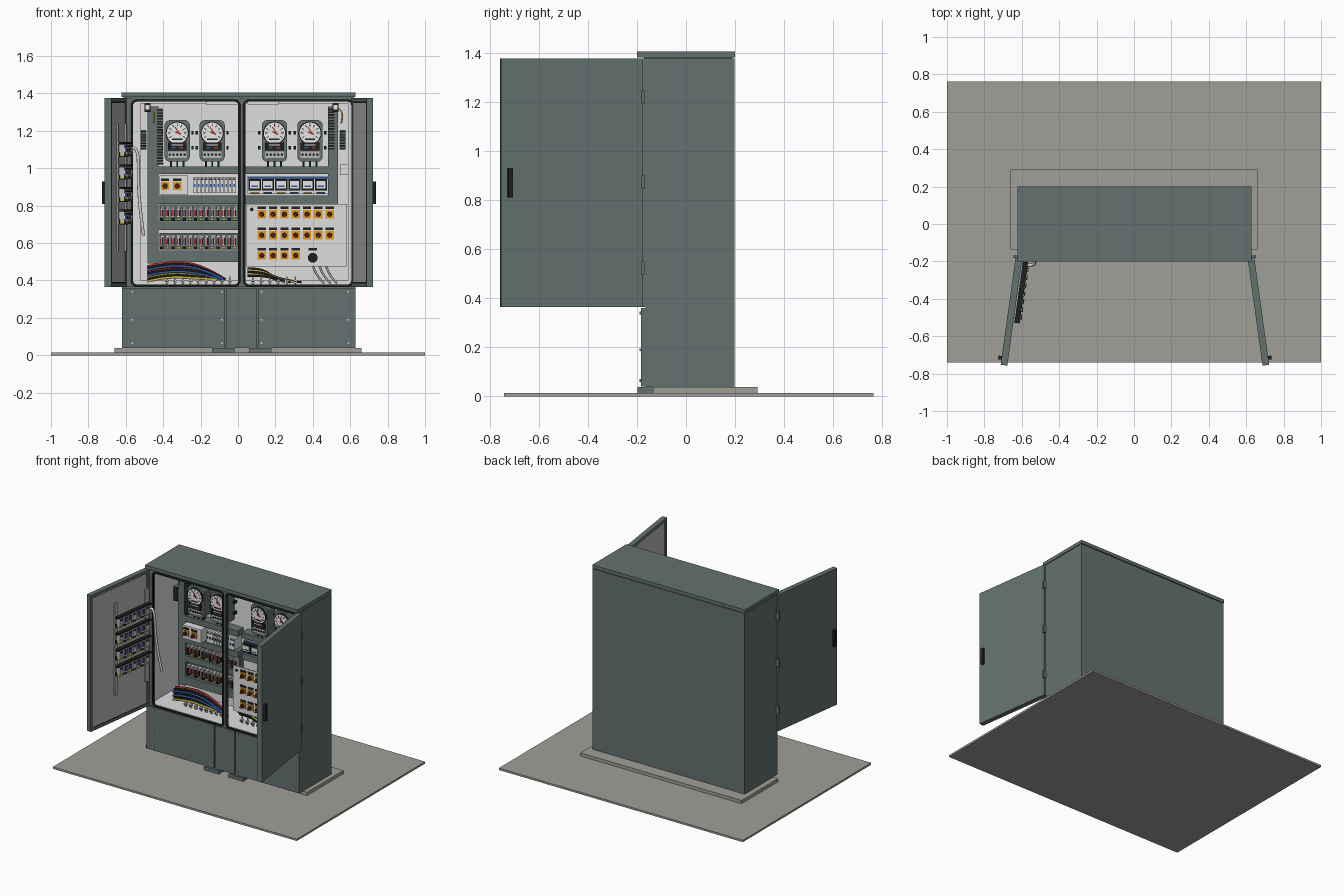
import bpy, bmesh, math
from mathutils import Matrix, Vector

if "Cube" in bpy.data.objects:
    bpy.data.objects.remove(bpy.data.objects["Cube"])


def material(name, r, g, b):
    m = bpy.data.materials.new(name)
    m.use_nodes = True
    m.diffuse_color = (r, g, b, 1)
    m.node_tree.nodes["Principled BSDF"].inputs["Base Color"].default_value = (r, g, b, 1)
    return m


GREEN = material("green grey paint", .128, .17, .162)
CONCRETE = material("concrete", .35, .345, .315)
LIGHT = material("light grey panel", .74, .74, .74)
GREY = material("mid grey", .5, .5, .5)
BLACK = material("black plastic", .014, .014, .014)
WHITE = material("white", .88, .88, .88)
ORANGE = material("orange", .9, .36, .01)
RED = material("red", .4, .03, .03)
BLUE = material("blue", .03, .1, .36)
YELLOW = material("yellow", .6, .48, .06)


def link(name, mesh):
    ob = bpy.data.objects.new(name, mesh)
    bpy.context.scene.collection.objects.link(ob)
    return ob


class Part:
    """Collects coloured boxes, discs and rounded plates into one object."""

    def __init__(self, name):
        self.name, self.bm, self.mats = name, bmesh.new(), []

    def paint(self, verts, mat):
        if mat not in self.mats:
            self.mats.append(mat)
        for f in {f for v in verts for f in v.link_faces}:
            f.material_index = self.mats.index(mat)

    def box(self, x0, x1, y0, y1, z0, z1, mat, turn=0):
        spot = Matrix.Translation(((x0 + x1) / 2, (y0 + y1) / 2, (z0 + z1) / 2))
        size = Matrix.Diagonal((x1 - x0, y1 - y0, z1 - z0, 1))
        r = bmesh.ops.create_cube(self.bm, size=1, matrix=spot @ Matrix.Rotation(turn, 4, "Y") @ size)
        self.paint(r["verts"], mat)

    def disc(self, x, z, radius, y0, y1, mat, sides=20):
        m = Matrix.Translation((x, (y0 + y1) / 2, z)) @ Matrix.Rotation(math.pi / 2, 4, "X")
        r = bmesh.ops.create_cone(self.bm, cap_ends=True, segments=sides, radius1=radius,
                                  radius2=radius, depth=y1 - y0, matrix=m)
        self.paint(r["verts"], mat)

    def plate(self, x0, x1, y0, y1, z0, z1, radius, mat):
        front = [self.bm.verts.new(p) for p in rounded(x0, x1, y0, z0, z1, radius)]
        face = self.bm.faces.new(front)
        r = bmesh.ops.extrude_face_region(self.bm, geom=[face])
        back = [v for v in r["geom"] if isinstance(v, bmesh.types.BMVert)]
        bmesh.ops.translate(self.bm, verts=back, vec=(0, y1 - y0, 0))
        self.paint(front + back, mat)

    def rim(self, x0, x1, y0, y1, z0, z1, w, mat):
        # rectangular frame standing in the y-z plane
        for a, b in ((y0, y0 + w), (y1 - w, y1)):
            self.box(x0, x1, a, b, z0, z1, mat)
        for a, b in ((z0, z0 + w), (z1 - w, z1)):
            self.box(x0, x1, y0 + w, y1 - w, a, b, mat)

    def done(self, matrix=None):
        if matrix:
            bmesh.ops.transform(self.bm, matrix=matrix, verts=self.bm.verts)
        bmesh.ops.recalc_face_normals(self.bm, faces=self.bm.faces)
        mesh = bpy.data.meshes.new(self.name)
        self.bm.to_mesh(mesh)
        self.bm.free()
        for m in self.mats:
            mesh.materials.append(m)
        link(self.name, mesh)


def rounded(x0, x1, y, z0, z1, r):
    pts = []
    for i, (cx, cz) in enumerate(((x1 - r, z1 - r), (x0 + r, z1 - r), (x0 + r, z0 + r), (x1 - r, z0 + r))):
        for k in range(5):
            a = (i + k / 4) * math.pi / 2
            pts.append(Vector((cx + r * math.cos(a), y, cz + r * math.sin(a))))
    return pts


def tube(name, points, radius, mat, closed=False, smooth=True):
    cu = bpy.data.curves.new(name, "CURVE")
    cu.dimensions, cu.bevel_depth, cu.bevel_resolution = "3D", radius, 1
    cu.resolution_u, cu.use_fill_caps = 6, True
    sp = cu.splines.new("NURBS" if smooth else "POLY")
    sp.points.add(len(points) - 1)
    for p, co in zip(sp.points, points):
        p.co = (*co, 1)
    sp.use_cyclic_u = closed
    if smooth:
        sp.use_endpoint_u, sp.order_u = True, 3
    tmp = link(name + " path", cu)
    mesh = bpy.data.meshes.new_from_object(tmp.evaluated_get(bpy.context.evaluated_depsgraph_get()))
    bpy.data.objects.remove(tmp)
    mesh.materials.clear()
    mesh.materials.append(mat)
    mesh.shade_smooth()
    link(name, mesh)


# Ground slab, plinth and front feet
p = Part("ground_slab")
p.box(-1, 1, -.74, .763, 0, .014, CONCRETE)
p.done()
p = Part("plinth")
p.box(-.66, .66, -.135, .292, .014, .038, CONCRETE)
p.done()
p = Part("front_feet")
for x in (-.14, .06):
    p.box(x, x + .12, -.197, -.135, .014, .039, GREEN)
p.done()

# Cabinet shell with two front openings and a shadow gap under the roof
L, R, FLOOR, TOP = -.62, .627, .365, 1.38
BAYS = ((-.567, .007), (.033, .612))
EAVE = TOP - .005
p = Part("cabinet_body")
p.box(L, R, -.165, .198, .038, FLOOR, GREEN)
p.box(L, R, .185, .198, FLOOR, EAVE, GREEN)
for x in (L, R - .012):
    p.box(x, x + .012, -.18, .185, FLOOR, EAVE, GREEN)
for a, b in ((L, BAYS[0][0]), (BAYS[0][1], BAYS[1][0]), (BAYS[1][1], R)):
    p.box(a, b, -.181, -.16, FLOOR, EAVE, GREEN)
for a, b in ((FLOOR, .374), (1.36, EAVE)):
    p.box(L, R, -.18, -.16, a, b, GREEN)
p.box(L + .008, R - .008, -.172, .19, EAVE - .004, TOP, GREEN)
p.done()
p = Part("roof")
p.box(L - .002, R + .001, -.2, .2, TOP, 1.405, GREEN)
p.done()
p = Part("interior_lining")
p.box(L + .012, R - .012, .17, .185, FLOOR, EAVE, LIGHT)
for x in (L + .012, R - .018):
    p.box(x, x + .006, -.16, .17, FLOOR, EAVE, LIGHT)
for z in (FLOOR, EAVE - .01):
    p.box(L + .018, R - .018, -.16, .17, z, z + .006, LIGHT)
p.box(-.52, .59, .06, .07, .4, 1.35, LIGHT)
for x in (-.17, .05):
    p.box(x, x + .17, -.1, -.06, 1.34, EAVE - .01, LIGHT)
p.done()
for side, (a, b) in zip(("right", "left"), BAYS):
    tube(side + "_door_seal", rounded(a, b, -.184, .373, 1.362, .025), .007, BLACK, True, False)

# Lower cover panels with screws, and hinges
p = Part("lower_covers")
for a, b in ((L, -.069), (-.061, .101), (.109, R)):
    p.box(a, b, -.183, -.165, .04, .36, GREEN)
for x in (-.565, -.085, .125, .59):
    for z in (.065, .19, .34):
        p.disc(x, z, .006, -.19, -.183, GREY, 8)
p.done()
p = Part("hinges")
for x in (L - .024, R + .002):
    for z in (.495, .845, 1.19):
        p.box(x, x + .022, -.182, -.168, z, z + .055, GREEN)
p.done()

# Doors, swung open
tilt = Matrix.Rotation(-math.radians(7.9), 4, "Z")
right_pose = Matrix.Translation((-.597, -.18, 0)) @ tilt
left_pose = Matrix.Translation((.01, 0, 0)) @ Matrix.Diagonal((-1, 1, 1, 1)) @ right_pose
for side, pose in (("right", right_pose), ("left", left_pose)):
    p = Part(side + "_door")
    p.box(-.036, -.024, -.583, 0, FLOOR, 1.375, GREEN)
    p.rim(-.024, 0, -.583, 0, FLOOR, 1.375, .022, GREEN)
    p.rim(-.024, -.004, -.561, -.022, .387, 1.353, .005, BLACK)
    p.box(-.024, -.003, -.556, -.027, .392, 1.348, GREY)
    p.done(pose)
    p = Part(side + "_door_handle")
    p.box(-.054, -.036, -.556, -.536, .81, .93, BLACK)
    p.done(pose)

# Relay rack on the right door
p = Part("door_relay_rack")
for y in (-.35, -.05):
    p.box(-.003, .006, y, y + .03, .555, 1.24, GREY)
for z in (.75, .87, .99, 1.11):
    p.box(.006, .012, -.35, -.02, z - .05, z - .025, BLACK)
    p.box(.006, .034, -.35, -.02, z + .02, z + .03, BLACK)
    for k in range(7):
        y = -.335 + k * .043
        p.box(.008, .036, y, y + .034, z - .035, z + .018, LIGHT if k % 2 else GREY)
        p.box(.036, .042, y + .006, y + .026, z - .022, z - .002, BLUE if k % 3 else WHITE)
        p.box(.036, .04, y + .004, y + .03, z + .004, z + .012, BLACK)
        p.box(.012, .036, y, y + .03, z - .048, z - .035, YELLOW if k % 2 == 0 else BLACK)
p.done(right_pose)
tube("door_hose", [(-.575, -.22, 1.1), (-.53, -.22, 1.14), (-.535, -.2, .85), (-.505, -.17, .64)], .009, LIGHT)

# Wiring ducts
p = Part("wiring_ducts")
p.box(-.485, -.425, -.01, .06, .49, 1.33, GREEN)
p.box(.48, .535, -.01, .06, .81, 1.33, GREEN)
for z, h in ((.968, .042), (.81, .045), (.67, .045), (.5, .06)):
    p.box(-.425, .005, -.01, .06, z, z + h, GREEN)
    if z > .7:
        p.box(.04, .48, -.01, .06, z, z + h, GREEN)
p.done()
p = Part("terminal_strips")
for x, z0, n in ((-.418, 1.02, 20), (-.505, 1.1, 7), (.5, 1.1, 15), (.56, 1.1, 7)):
    p.box(x - .014, x + .014, -.012, .06, z0, z0 + n * .015, GREEN)
    for k in range(n):
        p.box(x - .016, x + .016, -.015, .06, z0 + k * .015, z0 + k * .015 + .009, BLACK)
p.box(.545, .59, .03, .06, .965, 1.02, LIGHT)
p.done()

# Dial meters
p = Part("meters")
for c in (-.325, -.138, .195, .385):
    p.plate(c - .068, c + .068, -.03, .06, 1.035, 1.258, .03, GREEN)
    p.disc(c, 1.188, .062, -.04, -.03, BLACK)
    p.disc(c, 1.188, .057, -.043, -.04, WHITE)
    for k in range(9):
        a = math.radians(k * 30 - 30)
        x, z = c + .043 * math.cos(a), 1.188 + .043 * math.sin(a)
        p.box(x - .007, x + .007, -.045, -.043, z - .002, z + .002, BLACK, -a)
    p.box(c - .003, c + .003, -.046, -.043, 1.182, 1.225, RED, -.6)
    p.box(c - .012, c + .022, -.046, -.043, 1.184, 1.192, RED, .4)
    p.box(c - .028, c + .028, -.046, -.043, 1.15, 1.158, BLACK)
    p.box(c - .05, c + .05, -.045, -.03, 1.095, 1.138, BLACK)
    p.box(c - .03, c + .03, -.047, -.045, 1.122, 1.128, WHITE)
    p.box(c - .03, c - .01, -.047, -.045, 1.106, 1.114, BLUE)
    p.box(c + .01, c + .03, -.047, -.045, 1.106, 1.114, RED)
    p.box(c - .05, c + .05, -.034, -.03, 1.055, 1.09, GREY)
    for k in range(-2, 3):
        p.disc(c + k * .02, 1.073, .007, -.04, -.034, BLACK, 8)
        if k % 2 == 0:
            p.box(c + k * .017 - .005, c + k * .017 + .005, 0, .03, 1.005, 1.035, BLACK)
    for s in (-.088, .076):
        for z in (1.1, 1.18):
            p.box(c + s, c + s + .012, .03, .06, z, z + .018, BLACK)
p.done()

# Breaker rows in the right bay
p = Part("breaker_rows")
for z in (.565, .717):
    p.box(-.42, .003, .02, .06, z, z + .09, GREEN)
    for k in range(14):
        x = -.418 + k * .03
        p.box(x, x + .024, -.005, .02, z + .02, z + .082, LIGHT if k % 2 else GREY)
        p.box(x + .003, x + .01, -.012, -.005, z + .028, z + .06, RED)
        p.box(x + .012, x + .02, -.012, -.005, z + .024, z + .062, BLACK)
        p.box(x + .004, x + .02, -.014, -.005, z + .066, z + .076, WHITE)
        p.box(x + .002, x + .02, -.005, .02, z + .004, z + .018, YELLOW if k % 2 else BLACK)
p.done()
p = Part("miniature_breakers")
for k in range(11):
    x = -.24 + k * .021
    p.box(x, x + .018, -.025, .06, .868, .952, LIGHT)
    p.box(x + .005, x + .013, -.032, -.025, .9, .915, BLUE)
    p.box(x + .004, x + .014, -.028, -.025, .937, .945, BLACK)
p.done()


# Rotary switches: orange plate, black knob, black label
def switch(p, x, y, z):
    p.box(x - .022, x + .022, y - .006, y, z - .022, z + .022, ORANGE)
    p.disc(x, z, .014, y - .02, y - .006, BLACK, 12)
    p.box(x - .004, x + .004, y - .03, y - .02, z - .014, z + .014, RED, .7)
    p.box(x - .022, x + .022, y - .004, y, z + .028, z + .041, BLACK)


p = Part("main_switches")
p.box(-.42, -.268, -.05, .06, .86, .96, LIGHT)
for x in (-.39, -.325):
    switch(p, x, -.05, .905)
p.done()
p = Part("control_panel")
p.box(.045, .582, -.12, -.11, .475, .81, LIGHT)
p.disc(.073, .78, .01, -.126, -.12, BLACK, 12)
for z, n in ((.754, 7), (.642, 7), (.533, 4)):
    for k in range(n):
        switch(p, .127 + k * .0605, -.12, z)
p.disc(.4, .522, .026, -.15, -.12, BLACK)
p.box(.378, .422, -.124, -.12, .56, .573, BLACK)
p.done()

# Power modules in the left bay
p = Part("power_modules")
p.box(.05, .485, 0, .06, .862, .958, LIGHT)
p.box(.05, .485, -.008, 0, .943, .952, BLUE)
for k in range(6):
    x = .056 + k * .071
    p.box(x, x + .066, -.03, .06, .88, .943, BLACK)
    p.box(x + .008, x + .058, -.036, -.03, .893, .932, WHITE)
    p.box(x + .015, x + .05, -.038, -.036, .9, .907, BLUE)
    p.box(x + .01, x + .055, -.01, 0, .866, .874, BLUE if k % 2 else YELLOW)
p.done()

# Cable bundles, glands and lamps
for k, color in enumerate((RED, BLACK, BLUE, RED, BLACK, BLUE, YELLOW, BLACK, YELLOW)):
    z, y = .49 - k * .01, -.04 - (k % 3) * .015
    tube("power_cable", [(-.485, y, z - .015), (-.38, y, z + .012), (-.2, y, z), (-.065 - k * .006, y, .405)], .0075, color)
    if k < 5:
        tube("control_cable", [(.05, y, z - .025), (.13, y, z - .025), (.2, y, .41), (.34 - k * .03, y, .39)],
             .0065, (BLACK, YELLOW)[k % 2])
for k in (0, .035, .07):
    tube("grey_conduit", [(.4 + k, -.1, .48), (.42 + k, -.08, .42), (.46 + k, -.06, .385)], .006, LIGHT)
p = Part("cable_glands")
for x in [-.38 + k * .042 for k in range(9)] + [.08 + k * .045 for k in range(6)]:
    p.disc(x, .394, .011, -.08, -.06, WHITE, 10)
    p.disc(x, .394, .005, -.082, -.08, BLACK, 8)
    p.box(x - .004, x + .004, -.07, -.06, .371, .42, GREY)
p.done()
p = Part("door_lamps")
for x in (-.483, .522):
    p.box(x - .016, x + .016, -.06, -.02, 1.3, 1.345, BLACK)
    p.box(x - .011, x + .011, -.064, -.06, 1.315, 1.338, WHITE)
    tube("lamp_wire", [(x, -.05, 1.32), (x + .05, -.05, 1.32), (x + .03, -.05, 1.24)], .005, YELLOW)
p.done()
